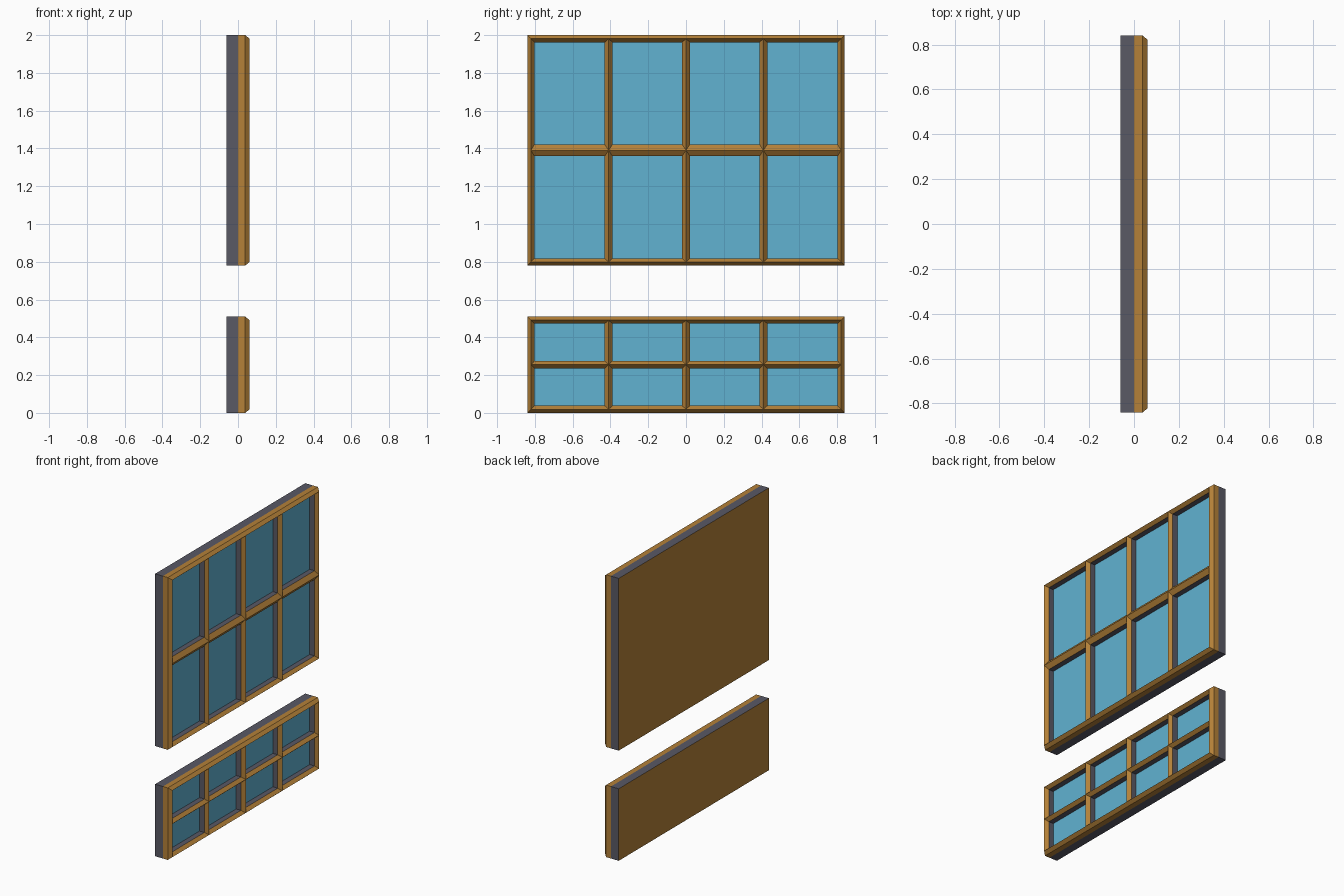
import bpy, bmesh

if "Cube" in bpy.data.objects:
    bpy.data.objects.remove(bpy.data.objects["Cube"])

BACK, GLASS, SHOULDER, RIDGE = -0.061, 0.0, 0.038, 0.061
HALF_Y, FRAME_W = 0.84, 0.038


def material(name, rgb):
    m = bpy.data.materials.new(name)
    m.diffuse_color = (*rgb, 1)
    m.use_nodes = True
    m.node_tree.nodes["Principled BSDF"].inputs["Base Color"].default_value = m.diffuse_color
    return m


WOOD = material("wood", (0.46, 0.22, 0.04))
SLATE = material("slate_grey", (0.10, 0.10, 0.13))
BLUE = material("blue_glass", (0.12, 0.45, 0.64))


def finish(name, bm, mats, recalc=True):
    if recalc:
        bmesh.ops.recalc_face_normals(bm, faces=bm.faces)
    me = bpy.data.meshes.new(name)
    bm.to_mesh(me)
    bm.free()
    for m in mats:
        me.materials.append(m)
    ob = bpy.data.objects.new(name, me)
    bpy.context.collection.objects.link(ob)


def loft(name, rings, mats, slots=None, closed=False, caps=False, by_side=False):
    """Bridge rings with quads; slots gives the material per strip or per side."""
    bm = bmesh.new()
    vs = [[bm.verts.new(p) for p in r] for r in rings]
    n = len(vs[0])
    pairs = list(zip(vs, vs[1:])) + ([(vs[-1], vs[0])] if closed else [])
    for k, (a, b) in enumerate(pairs):
        for i in range(n):
            j = (i + 1) % n
            f = bm.faces.new((a[i], a[j], b[j], b[i]))
            if slots:
                f.material_index = slots[i if by_side else k]
    if caps:
        bm.faces.new(vs[0])
        bm.faces.new(vs[-1])
    finish(name, bm, mats)


def rect(x, z0, z1, inset=0):
    y, a, b = HALF_Y - inset, z0 + inset, z1 - inset
    return [(x, -y, a), (x, y, a), (x, y, b), (x, -y, b)]


def sheet(name, pts, mat):
    bm = bmesh.new()
    bm.faces.new([bm.verts.new(p) for p in pts])
    finish(name, bm, [mat], recalc=False)


def bar(name, width, centre, lo, hi, vertical):
    """Glazing bar: grey sides rising from the glass, wooden ridge on top."""
    h = width / 2
    profile = [(-h, GLASS), (-h, SHOULDER), (0, RIDGE), (h, SHOULDER), (h, GLASS)]
    if vertical:
        rings = [[(x, centre + o, t) for o, x in profile] for t in (lo, hi)]
    else:
        rings = [[(x, t, centre + o) for o, x in profile] for t in (lo, hi)]
    loft(name, rings, [WOOD, SLATE], slots=[1, 0, 0, 1, 1], caps=True, by_side=True)


def window(tag, z0, z1, rail_w):
    w, mid = FRAME_W, (z0 + z1) / 2
    # Outer frame: mitred wooden ridge with a grey inner wall
    profile = [(0, GLASS), (0, SHOULDER), (w / 2, RIDGE), (w, SHOULDER), (w, GLASS)]
    loft(tag + "_frame", [rect(x, z0, z1, i) for i, x in profile],
         [WOOD, SLATE], slots=[0, 0, 0, 1, 1], closed=True)

    # Glazing bars: three uprights and one cross rail
    for k in (-1, 0, 1):
        bar(tag + "_upright_%d" % (k + 2), 0.041, 0.41 * k, z0 + w / 2, z1 - w / 2, True)
    bar(tag + "_cross_rail", rail_w, mid, w / 2 - HALF_Y, HALF_Y - w / 2, False)

    # Grey casing behind the frame, glass in front of it, flat wooden back
    bm = bmesh.new()
    a, b = [[bm.verts.new(p) for p in rect(x, z0, z1)] for x in (BACK, GLASS)]
    for i in range(4):
        j = (i + 1) % 4
        bm.faces.new((a[i], a[j], b[j], b[i]))
    finish(tag + "_casing", bm, [SLATE], recalc=False)
    sheet(tag + "_glass", rect(GLASS, z0, z1, w / 2), BLUE)
    sheet(tag + "_backing", rect(BACK, z0, z1)[::-1], WOOD)


window("lower_window", 0.0, 0.51, 0.040)
window("upper_window", 0.78, 2.0, 0.062)
